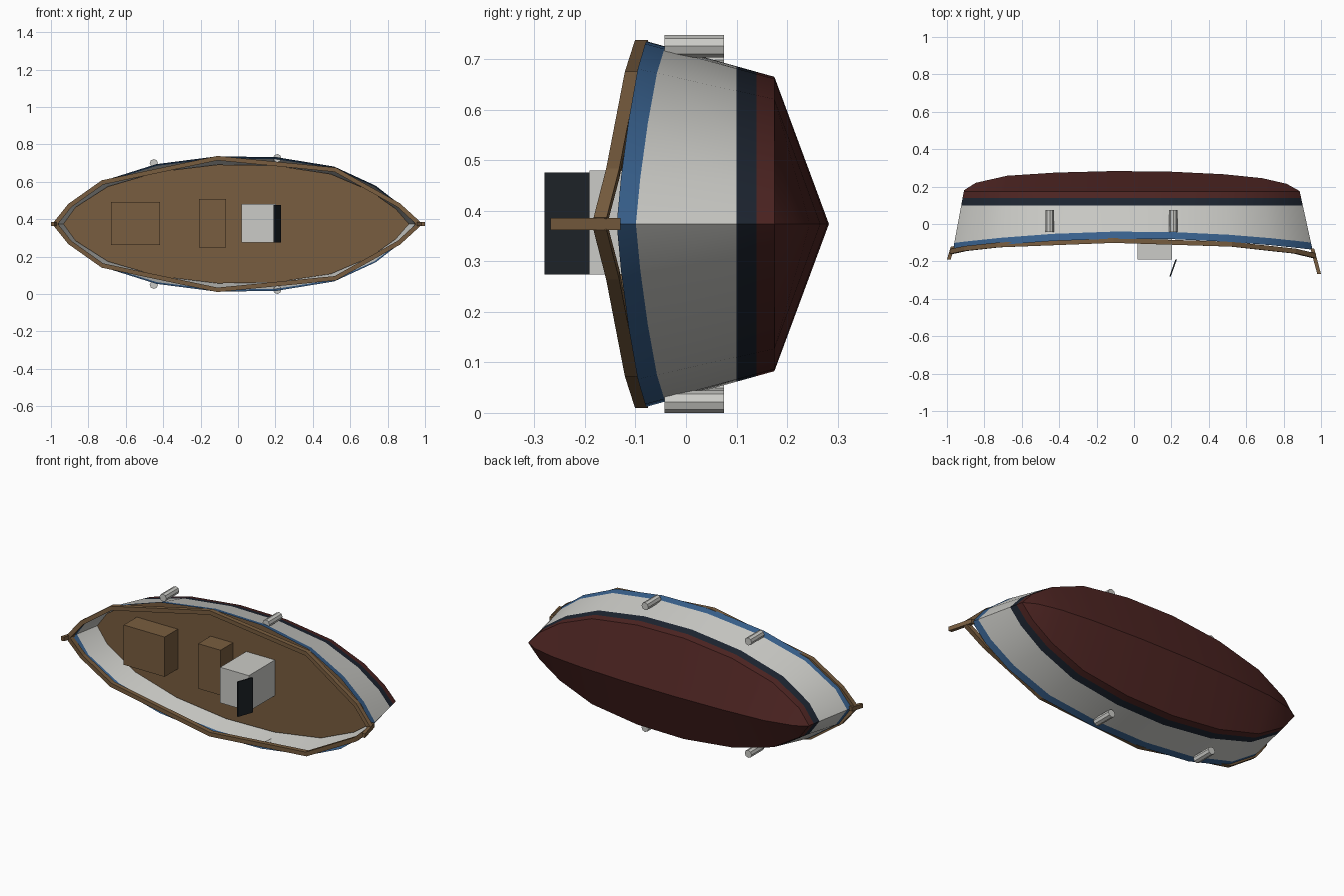
import bpy, bmesh, math
from mathutils import Vector, Matrix

if "Cube" in bpy.data.objects:
    bpy.data.objects.remove(bpy.data.objects["Cube"])

ZC = 0.374          # centreline height: the boat lies on its side, its "up" is -y


def material(name, rgb):
    m = bpy.data.materials.new(name)
    m.diffuse_color = (*rgb, 1)
    m.use_nodes = True
    m.node_tree.nodes["Principled BSDF"].inputs["Base Color"].default_value = m.diffuse_color
    return m


WHITE = material("off_white", (0.60, 0.60, 0.57))
BLUE = material("blue", (0.04, 0.12, 0.27))
NAVY = material("navy", (0.012, 0.018, 0.03))
RED = material("bottom_red", (0.075, 0.018, 0.016))
WOOD = material("wood", (0.19, 0.11, 0.05))
GLASS = material("dark_glass", (0.012, 0.016, 0.02))


def finish(bm, name, mats):
    bmesh.ops.remove_doubles(bm, verts=bm.verts, dist=0.0005)
    bmesh.ops.recalc_face_normals(bm, faces=bm.faces)
    me = bpy.data.meshes.new(name)
    bm.to_mesh(me)
    bm.free()
    ob = bpy.data.objects.new(name, me)
    bpy.context.collection.objects.link(ob)
    for m in mats:
        me.materials.append(m)
    return ob


def box(name, x0, x1, y0, y1, z0, z1, mat, shear=0.0):
    """Box from limits; shear slides the -y end along x."""
    bm = bmesh.new()
    bmesh.ops.create_cube(bm, size=1)
    for v in bm.verts:
        top = v.co.y < 0
        v.co = Vector(((x0 + x1) / 2 + v.co.x * (x1 - x0) + (shear if top else 0),
                       (y0 + y1) / 2 + v.co.y * (y1 - y0),
                       (z0 + z1) / 2 + v.co.z * (z1 - z0)))
    return finish(bm, name, [mat])


# Hull stations: x at the sheer, half beam at the sheer, keel depth
STATIONS = [(-0.968, 0.0, 0.18), (-0.90, 0.105, 0.22), (-0.72, 0.232, 0.258),
            (-0.44, 0.32, 0.275), (-0.11, 0.362, 0.283), (0.21, 0.357, 0.28),
            (0.52, 0.307, 0.266), (0.74, 0.205, 0.245), (0.88, 0.095, 0.215),
            (0.955, 0.0, 0.176)]
CHINE = 0.175


def sheer(x):
    return -0.078 - 0.065 * x * x


def hull_point(st, y, side):
    """Point on the raked, flared topsides at depth y."""
    x, half, _ = st
    t = (x + 0.968) / 1.923
    left = -0.968 + (y + 0.14) * 0.185
    right = 0.955 - (y + 0.14) * 0.22
    k = (y - sheer(x)) / (CHINE - sheer(x))
    return Vector((left + t * (right - left), y, ZC + side * half * (1 - 0.195 * k)))


# Hull with blue sheer stripe, white topsides, navy waterline and red bottom
bm = bmesh.new()
for side in (1, -1):
    rows = []
    for st in STATIONS:
        s = sheer(st[0])
        row = [hull_point(st, y, side) for y in (s, s + 0.038, 0.10, 0.14, CHINE)]
        row.append(Vector((row[-1].x, st[2], ZC)))
        rows.append([bm.verts.new(p) for p in row])
    for a, b in zip(rows, rows[1:]):
        for j, slot in enumerate((0, 1, 2, 3, 3)):
            f = bm.faces.new((a[j], b[j], b[j + 1], a[j + 1]))
            f.material_index = slot
bmesh.ops.dissolve_degenerate(bm, dist=0.0005, edges=bm.edges)
hull = finish(bm, "hull", [BLUE, WHITE, NAVY, RED])
bpy.context.view_layer.objects.active = hull
hull.select_set(True)
bpy.ops.object.shade_smooth_by_angle(angle=math.radians(30))

# Deck sole inside the hull
bm = bmesh.new()
outline = [hull_point(s, 0.047, 1) for s in STATIONS]
outline += [hull_point(s, 0.047, -1) for s in STATIONS[-2:0:-1]]
for p in outline:
    p.z = ZC + (p.z - ZC) * 0.97
bm.faces.new([bm.verts.new(p) for p in outline])
finish(bm, "deck", [WOOD])

# Gunwale rails: square section swept along a few points (x, y, half beam)
RAIL = [(-0.975, -0.147, 0.004), (-0.90, -0.131, 0.098), (-0.725, -0.112, 0.222),
        (-0.11, -0.088, 0.352), (0.52, -0.108, 0.29), (0.86, -0.145, 0.1),
        (0.965, -0.17, 0.004)]
for side, label in ((1, "upper"), (-1, "lower")):
    bm = bmesh.new()
    rings = []
    for i, (x, y, w) in enumerate(RAIL):
        p0, p1 = RAIL[max(i - 1, 0)], RAIL[min(i + 1, len(RAIL) - 1)]
        n = Vector((-(p1[2] - p0[2]), p1[0] - p0[0])).normalized() * 0.012
        rings.append([bm.verts.new((x + n.x * a, y + b, ZC + side * (w + n.y * a)))
                      for a, b in ((1, -0.013), (1, 0.013), (-1, 0.013), (-1, -0.013))])
    for a, b in zip(rings, rings[1:]):
        for j in range(4):
            bm.faces.new((a[j], b[j], b[(j + 1) % 4], a[(j + 1) % 4]))
    bm.faces.new(rings[0])
    bm.faces.new(rings[-1])
    finish(bm, label + "_gunwale", [WOOD])

# Stem and stern posts
box("bow_post", 0.943, 0.963, -0.268, -0.13, ZC - 0.012, ZC + 0.012, WOOD, 0.037)
box("stern_post", -0.979, -0.959, -0.19, -0.12, ZC - 0.012, ZC + 0.012, WOOD, -0.021)

# Deck furniture
box("aft_hatch", -0.68, -0.418, -0.073, 0.048, 0.262, 0.492, WOOD)
box("bench", -0.208, -0.065, -0.067, 0.048, 0.248, 0.508, WOOD)
box("console", 0.02, 0.203, -0.191, 0.048, 0.274, 0.48, WHITE)
box("windscreen", 0.221, 0.229, -0.28, -0.191, 0.274, 0.476, GLASS, -0.032)

# Fenders on both sides
for x, off in ((-0.45, 0.325), (0.21, 0.352)):
    for side, label in ((1, "upper"), (-1, "lower")):
        bm = bmesh.new()
        bmesh.ops.create_cone(bm, cap_ends=True, segments=8, radius1=0.022, radius2=0.022,
                              depth=0.118,
                              matrix=Matrix.Translation((x, 0.016, ZC + side * off))
                              @ Matrix.Rotation(math.pi / 2, 4, 'X'))
        finish(bm, f"{label}_fender", [WHITE])
